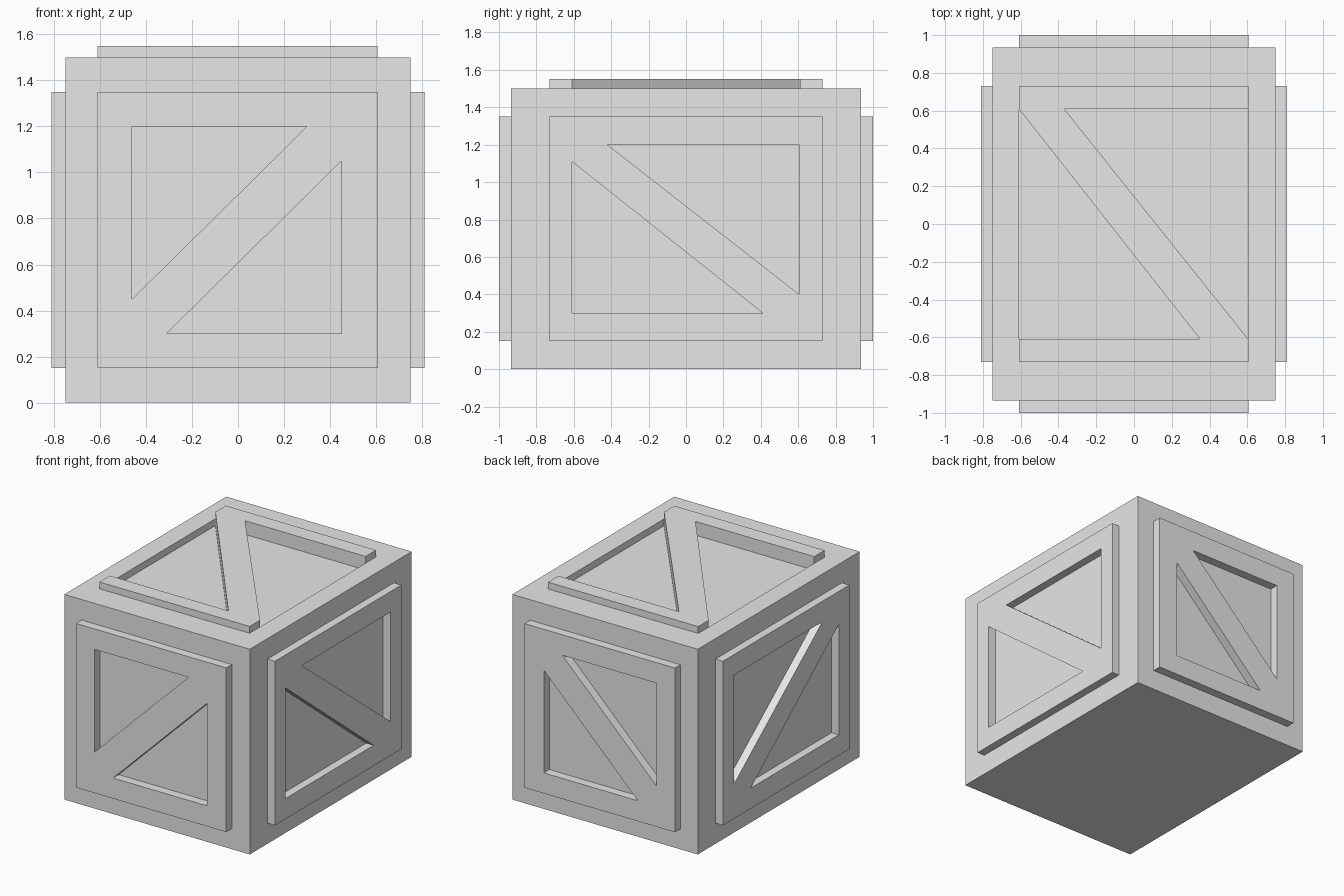
import bpy
import bmesh

cube = bpy.data.objects.get("Cube")
if cube:
    bpy.data.objects.remove(cube, do_unlink=True)

grey = bpy.data.materials.new("light grey")
grey.use_nodes = True
grey.diffuse_color = (0.8, 0.8, 0.8, 1)
grey.node_tree.nodes["Principled BSDF"].inputs["Base Color"].default_value = (0.8, 0.8, 0.8, 1)


def prism(name, points, axis, low, high):
    """Extrude a flat outline along an axis; the outline uses the other two axes in order."""
    def place(p, d):
        co = list(p)
        co.insert(axis, d)
        return co

    bm = bmesh.new()
    a = [bm.verts.new(place(p, low)) for p in points]
    b = [bm.verts.new(place(p, high)) for p in points]
    bm.faces.new(a)
    bm.faces.new(b)
    for i in range(len(a)):
        j = (i + 1) % len(a)
        bm.faces.new((a[i], a[j], b[j], b[i]))
    bmesh.ops.recalc_face_normals(bm, faces=bm.faces)
    mesh = bpy.data.meshes.new(name)
    bm.to_mesh(mesh)
    bm.free()
    mesh.materials.append(grey)
    obj = bpy.data.objects.new(name, mesh)
    bpy.context.collection.objects.link(obj)
    return obj


def rect(u0, u1, v0, v1):
    return [(u0, v0), (u1, v0), (u1, v1), (u0, v1)]


def carve(obj, triangles, axis, low, high):
    """Cut triangular openings into an object and bake the result."""
    cutters = [prism("cutter", t, axis, low, high) for t in triangles]
    for c in cutters:
        c.hide_render = True
        mod = obj.modifiers.new("opening", 'BOOLEAN')
        mod.operation = 'DIFFERENCE'
        mod.solver = 'EXACT'
        mod.object = c
    graph = bpy.context.evaluated_depsgraph_get()
    mesh = bpy.data.meshes.new_from_object(obj.evaluated_get(graph))
    obj.modifiers.clear()
    obj.data = mesh
    for c in cutters:
        bpy.data.objects.remove(c, do_unlink=True)


# Crate body, with two shallow triangular recesses in the lid
L, R, E = -0.61, 0.605, 0.61
body = prism("crate_body", rect(-0.75, 0.75, -0.935, 0.935), 2, 0, 1.5)
carve(body, [[(L, E), (L, -E), (0.35, -E)], [(-0.37, E), (R, E), (R, -E)]], 2, 1.45, 1.6)

# Lid brace: two end bars joined by a diagonal
prism("lid_brace", [(L, 0.73), (R, 0.73), (R, E), (-0.37, E), (R, -E),
                    (R, -0.73), (L, -0.73), (L, -E), (0.35, -E), (L, E)], 2, 1.5, 1.55)

# Framed panels on the four sides; opposite panels share their openings
end_openings = [[(-0.46, 0.45), (-0.46, 1.2), (0.3, 1.2)],
                [(-0.31, 0.3), (0.45, 0.3), (0.45, 1.05)]]
side_openings = [[(-0.61, 1.11), (-0.61, 0.3), (0.41, 0.3)],
                 [(-0.42, 1.2), (0.605, 1.2), (0.605, 0.4)]]
panels = [("front_panel", 1, -1.0, -0.935, L, R, end_openings),
          ("back_panel", 1, 0.935, 1.0, L, R, end_openings),
          ("left_panel", 0, 0.75, 0.81, -0.73, 0.73, side_openings),
          ("right_panel", 0, -0.81, -0.75, -0.73, 0.73, side_openings)]
for name, axis, low, high, u0, u1, openings in panels:
    panel = prism(name, rect(u0, u1, 0.15, 1.35), axis, low, high)
    carve(panel, openings, axis, low - 0.1, high + 0.1)
